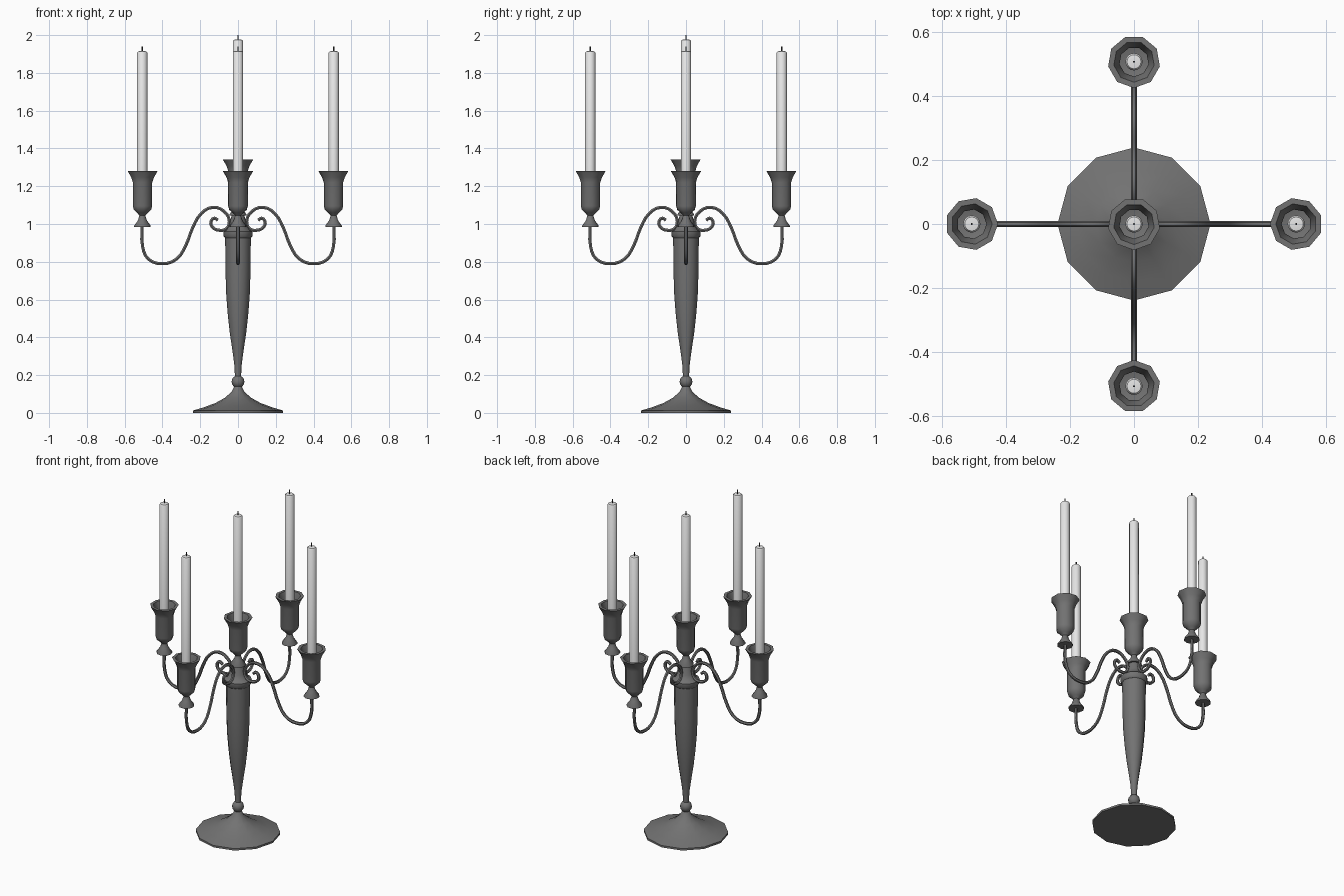
import bpy, bmesh, math

cube = bpy.data.objects.get("Cube")
if cube:
    bpy.data.objects.remove(cube, do_unlink=True)


def material(name, value):
    mat = bpy.data.materials.new(name)
    mat.use_nodes = True
    colour = (value, value, value, 1)
    mat.diffuse_color = colour
    mat.node_tree.nodes["Principled BSDF"].inputs["Base Color"].default_value = colour
    return mat


METAL = material("dark_metal", 0.17)
WAX = material("white_wax", 0.8)
WICK = material("dark_wick", 0.05)


def add(name, mesh, mat, location=(0, 0, 0), turn=0.0):
    obj = bpy.data.objects.new(name, mesh)
    bpy.context.collection.objects.link(obj)
    obj.location = location
    obj.rotation_euler.z = turn
    if not mesh.materials:
        mesh.materials.append(mat)
        bpy.ops.object.select_all(action="DESELECT")
        obj.select_set(True)
        bpy.context.view_layer.objects.active = obj
        bpy.ops.object.shade_smooth_by_angle(angle=math.radians(42))
    return obj


def lathe(name, profile, sides, start=0.0):
    """Revolve (radius, height) points around z, closed wherever the radius is 0."""
    bm = bmesh.new()
    rings = []
    for r, z in profile:
        rings.append([bm.verts.new((r * math.cos(start + math.tau * i / sides),
                                    r * math.sin(start + math.tau * i / sides), z))
                      for i in range(sides)])
    for low, high in zip(rings, rings[1:]):
        for i in range(sides):
            j = (i + 1) % sides
            bm.faces.new((low[i], low[j], high[j], high[i]))
    bmesh.ops.remove_doubles(bm, verts=bm.verts, dist=0.0001)
    bmesh.ops.recalc_face_normals(bm, faces=bm.faces)
    mesh = bpy.data.meshes.new(name)
    bm.to_mesh(mesh)
    bm.free()
    return mesh


def scroll_tube(name, points, radius):
    """Smooth round tube through (x, z) points."""
    curve = bpy.data.curves.new(name, "CURVE")
    curve.dimensions = "3D"
    curve.bevel_depth = radius
    curve.bevel_resolution = 1
    curve.resolution_u = 3
    curve.use_fill_caps = True
    spline = curve.splines.new("BEZIER")
    spline.bezier_points.add(len(points) - 1)
    for knot, (x, z) in zip(spline.bezier_points, points):
        knot.co = (x, 0, z)
        knot.handle_left_type = knot.handle_right_type = "AUTO"
    helper = bpy.data.objects.new(name, curve)
    bpy.context.collection.objects.link(helper)
    bpy.context.view_layer.update()
    mesh = bpy.data.meshes.new_from_object(
        helper.evaluated_get(bpy.context.evaluated_depsgraph_get()))
    bpy.data.objects.remove(helper, do_unlink=True)
    mesh.materials.clear()
    return mesh


# Foot, knop and tapering stem
foot = [(0, 0), (0.239, 0), (0.239, 0.012), (0.18, 0.03), (0.12, 0.052),
        (0.07, 0.08), (0.035, 0.11), (0.02, 0.14), (0, 0.14)]
add("base", lathe("base", foot, 12), METAL)
knop = [(0.034 * math.sin(math.pi * i / 8), 0.165 - 0.034 * math.cos(math.pi * i / 8))
        for i in range(9)]
add("knop", lathe("knop", knop, 12), METAL)
stem = [(0, 0.19), (0.016, 0.19), (0.02, 0.26), (0.031, 0.34), (0.043, 0.42),
        (0.054, 0.52), (0.062, 0.62), (0.066, 0.74), (0.068, 0.93), (0, 0.93)]
add("stem", lathe("stem", stem, 12), METAL)
collar = [(0, 0.925), (0.068, 0.925), (0.077, 0.935), (0.077, 0.96), (0.06, 0.97),
          (0.045, 1.0), (0.035, 1.04), (0.02, 1.08), (0, 1.08)]
add("collar", lathe("collar", collar, 12), METAL)

# Shared cup, candle and wick, measured from the underside of the cup
cup = lathe("cup", [(0, 0), (0.045, 0), (0.045, 0.006), (0.024, 0.035), (0.016, 0.06),
                    (0.03, 0.075), (0.047, 0.09), (0.053, 0.11), (0.053, 0.235),
                    (0.062, 0.262), (0.082, 0.296), (0.064, 0.296), (0.05, 0.25),
                    (0.046, 0.23), (0.046, 0.12), (0, 0.11)], 9, math.pi)
candle = lathe("candle", [(0, 0.115), (0.027, 0.115), (0.027, 0.922),
                          (0.022, 0.929), (0, 0.932)], 16)
wick = lathe("wick", [(0, 0.925), (0.0035, 0.925), (0.0035, 0.954), (0, 0.954)], 6)


def holder(label, x, y, z, turn):
    for part, mesh, mat in (("cup", cup, METAL), ("candle", candle, WAX),
                            ("wick", wick, WICK)):
        add(label + "_" + part, mesh, mat, (x, y, z), turn)


# Four scrolled arms, each carrying a holder, and one holder on the centre
arm = scroll_tube("arm", [(0.507, 0.99), (0.505, 0.88), (0.475, 0.815), (0.40, 0.79),
                          (0.325, 0.815), (0.275, 0.89), (0.24, 0.98), (0.195, 1.055),
                          (0.135, 1.088), (0.075, 1.068), (0.046, 1.015), (0.062, 0.975),
                          (0.10, 0.967), (0.136, 0.984), (0.143, 1.012),
                          (0.125, 1.031), (0.107, 1.02)], 0.0095)
for k, side in enumerate(("left", "back", "right", "front")):
    turn = k * math.pi / 2
    add(side + "_arm", arm, METAL, turn=turn)
    holder(side, 0.507 * math.cos(turn), 0.507 * math.sin(turn), 0.985, turn)
holder("centre", 0, 0, 1.046, math.pi / 2)
